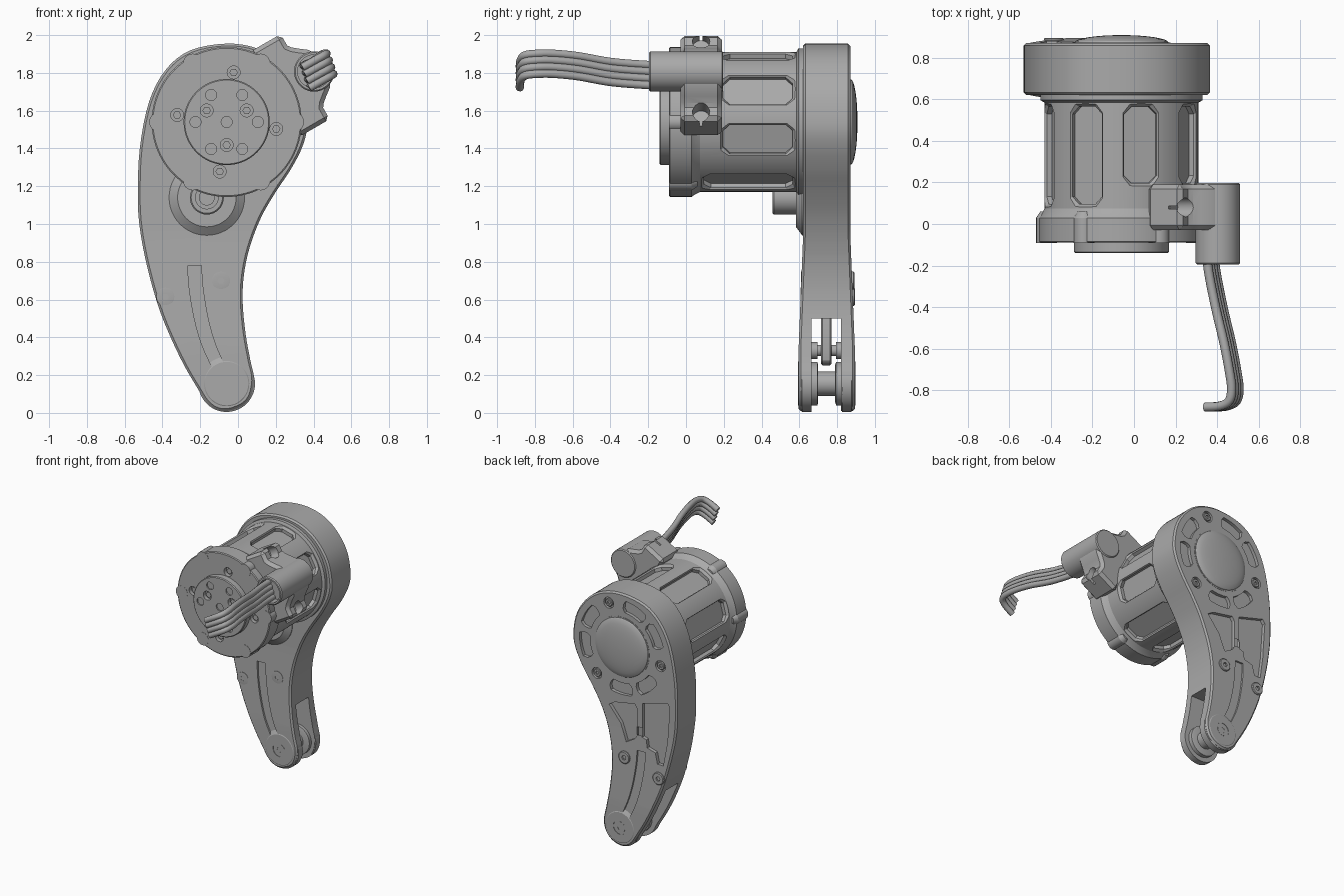
import bpy, bmesh, math
from mathutils import Vector

old = bpy.data.objects.get("Cube")
if old:
    bpy.data.objects.remove(old, do_unlink=True)

metal = bpy.data.materials.new("grey_metal")
metal.use_nodes = True
GREY = (0.4, 0.4, 0.4, 1)
metal.diffuse_color = GREY
metal.node_tree.nodes["Principled BSDF"].inputs["Base Color"].default_value = GREY

CX, CZ, MID = -0.06, 1.54, 0.745      # motor axis and leg mid plane
FX, FZ = -0.06, 0.155                 # foot axis
parts = []


def loft(name, rings, cutter=False):
    """Closed solid through rings of equally many points."""
    bm = bmesh.new()
    vs = [[bm.verts.new(p) for p in r] for r in rings]
    n = len(rings[0])
    for a, b in zip(vs, vs[1:]):
        for i in range(n):
            j = (i + 1) % n
            bm.faces.new((a[i], a[j], b[j], b[i]))
    bm.faces.new(vs[0])
    bm.faces.new(vs[-1])
    bmesh.ops.recalc_face_normals(bm, faces=bm.faces)
    me = bpy.data.meshes.new(name)
    bm.to_mesh(me)
    bm.free()
    me.materials.append(metal)
    ob = bpy.data.objects.new(name, me)
    bpy.context.collection.objects.link(ob)
    if not cutter:
        parts.append(ob)
    return ob


def lathe(name, x, z, profile, seg=48, cutter=False):
    """Turned part about a y axis; profile is (y, radius)."""
    a = [2 * math.pi * i / seg for i in range(seg)]
    return loft(name, [[(x + r * math.cos(t), y, z + r * math.sin(t)) for t in a]
                       for y, r in profile], cutter)


def prism(name, pts, y0, y1, cutter=False):
    return loft(name, [[(x, y, z) for x, z in pts] for y in (y0, y1)], cutter)


def smooth(pts, steps=4, closed=True):
    """Catmull-Rom points through a short list."""
    pts = [Vector(p) for p in pts]
    n, out = len(pts), []
    for i in range(n if closed else n - 1):
        k = [(i + d) % n if closed else min(max(i + d, 0), n - 1) for d in (-1, 0, 1, 2)]
        p, q, r, s = (pts[j] for j in k)
        for m in range(steps):
            t = m / steps
            out.append(0.5 * (2 * q + (r - p) * t + (2 * p - 5 * q + 4 * r - s) * t * t
                              + (3 * q - p - 3 * r + s) * t ** 3))
    return out if closed else out + [pts[-1]]


def apply_mod(ob, kind, **settings):
    mod = ob.modifiers.new(kind, kind)
    for k, v in settings.items():
        setattr(mod, k, v)
    bpy.context.view_layer.objects.active = ob
    bpy.ops.object.modifier_apply(modifier=mod.name)


def cut(ob, cutter):
    apply_mod(ob, 'BOOLEAN', operation='DIFFERENCE', solver='EXACT', object=cutter)
    bpy.data.objects.remove(cutter, do_unlink=True)


def bevel(ob, width):
    apply_mod(ob, 'BEVEL', width=width, segments=1, limit_method='ANGLE',
              angle_limit=math.radians(40))


def flare(z):
    return 0.024 * min(max((0.94 - z) / 0.6, 0), 1)


def spread(ob):
    """The leg grows slightly thicker towards the foot."""
    for v in ob.data.vertices:
        v.co.y += math.copysign(flare(v.co.z), v.co.y - MID)
    return ob


def polar(r, deg, x=CX, z=CZ):
    t = math.radians(deg)
    return x + r * math.cos(t), z + r * math.sin(t)


# Leg with curved outline
outline = smooth([(-.53, 1.15), (-.52, 1.4), (-.47, 1.65), (-.38, 1.82), (-.25, 1.92), (-.06, 1.955),
                  (.1, 1.93), (.23, 1.85), (.33, 1.71), (.365, 1.54), (.345, 1.42), (.28, 1.29),
                  (.2, 1.17), (.12, 1.03), (.06, .87), (.03, .72), (.025, .58), (.04, .42),
                  (.065, .28), (.085, .17), (.05, .06), (-.06, .01), (-.15, .04), (-.22, .14),
                  (-.31, .3), (-.41, .53), (-.48, .77), (-.52, .98)])
leg = prism("leg_housing", outline, 0.62, 0.87)
bevel(leg, 0.012)
bm = bmesh.new()
bm.from_mesh(leg.data)
for i in range(12):
    bmesh.ops.bisect_plane(bm, geom=bm.verts[:] + bm.edges[:] + bm.faces[:],
                           plane_co=(0, 0, 0.3 + 0.06 * i), plane_no=(0, 0, 1))
bm.to_mesh(leg.data)
bm.free()
spread(leg)

# Fork gap at the foot
cut(leg, prism("fork_cutter", [(-.8, -.1), (.4, -.1), (.4, .5), (-.8, .5)], 0.665, 0.82, True))

# Curved channels running up from the foot on both faces
spine = smooth([(-.23, .78), (-.222, .66), (-.195, .5), (-.155, .36), (-.1, .24)], 4, False)
channel = [(p.x - .036, p.y) for p in spine] + [(p.x + .036, p.y) for p in reversed(spine)]
for y0, y1 in ((0.5, 0.634), (0.856, 1.0)):
    cut(leg, spread(prism("channel_cutter", channel, y0, y1, True)))

# Weight-saving pockets on the back
for pocket in ([(.05, 1.07), (.0, 1.1), (-.17, 1.13), (-.19, 1.1), (-.19, .89), (-.17, .86), (-.1, .82), (-.05, .95)],
               [(-.235, 1.15), (-.45, 1.21), (-.47, 1.18), (-.45, .9), (-.42, .72), (-.37, .72), (-.35, .8),
                (-.28, .82), (-.27, .88), (-.235, .89)]):
    cut(leg, spread(prism("pocket_cutter", pocket, 0.843, 1.0, True)))

# Ring of curved slots and screws around the rear dome
for screw in (70, 190, 310):
    for side in (-39, 39):
        mid = screw + side
        arc = [mid - 14 + 4 * i for i in range(8)]
        ring = [polar(.365, a) for a in arc] + [polar(.335, mid + 17)] + [polar(.30, mid + 17)]
        ring += [polar(.275, a) for a in reversed(arc)] + [polar(.30, mid - 17), polar(.335, mid - 17)]
        cut(leg, prism("slot_cutter", ring, 0.845, 1.0, True))
    x, z = polar(.335, screw)
    cut(leg, lathe("screw_well_cutter", x, z, [(.85, .042), (1, .042)], 24, True))
    head = lathe("rear_screw", x, z, [(.84, .03), (.865, .03), (.868, .026)], 24)
    cut(head, lathe("hex_cutter", x, z, [(.857, .014), (1, .014)], 6, True))
lathe("rear_dome", CX, CZ, [(.86, .235), (.872, .235)] +
      [(.872 + .036 * math.sin(t * math.pi / 16), .225 * math.cos(t * math.pi / 16) + .001) for t in range(9)])

# Leg screws through both faces
for x, z in ((-.385, .615), (-.09, .7)):
    for s, h in ((1, .012), (-1, .002)):
        y = MID + s * (.125 + flare(z))
        boss = lathe("leg_screw", x, z, [(y - s * .03, .048), (y + s * h * .6, .048), (y + s * h, .042)], 24)
        cut(boss, lathe("hex_cutter", x, z, [(y - s * .015, .018), (y + s * .1, .018)], 6, True))

# Foot bosses, roller and lever inside the fork
for s in (-1, 1):
    cap = lathe("foot_boss", FX, FZ, [(MID + s * d, r) for d, r in
                                      ((.08, .15), (.13, .15), (.152, .115))])
    cut(cap, lathe("recess_cutter", FX, FZ, [(MID + s * .146, .055), (MID + s * .3, .055)], 32, True))
    head = lathe("foot_screw", FX, FZ, [(MID + s * .1, .043), (MID + s * .15, .043)], 32)
    cut(head, lathe("hex_cutter", FX, FZ, [(MID + s * .143, .022), (MID + s * .3, .022)], 6, True))
    lathe("roller_flange", FX, FZ, [(MID + s * d, r) for d, r in ((.045, .1), (.05, .115), (.085, .115))])
    lathe("pin_collar", -.12, .33, [(MID + s * .05, .045), (MID + s * .085, .045)], 24)
lathe("foot_roller", FX, FZ, [(.67, .065), (.82, .065)], 32)
lathe("lever_pin", -.12, .33, [(.66, .03), (.825, .03)], 24)
lever = prism("fork_lever", [(-.18, .27), (-.14, .25), (-.07, .27), (-.06, .34), (-.08, .51), (-.2, .51)], .715, .77)
bevel(lever, .008)

# Side shaft in front of the leg
lathe("shaft_base", -.165, 1.14, [(.64, .2), (.615, .2), (.582, .155)])
shaft = lathe("shaft_stub", -.165, 1.14, [(.6, .09), (.465, .09), (.458, .083)], 32)
cut(shaft, lathe("shaft_groove_cutter", -.165, 1.14, [(.468, .06), (.4, .06)], 32, True))
lathe("shaft_tip", -.165, 1.14, [(.5, .042), (.46, .042)], 24)

# Motor body with recessed windows
body = lathe("motor_body", CX, CZ, [(.02, .37), (.63, .37)], 96)
for quad in range(4):
    for base in (28, 75):
        deg = base + 90 * quad
        t = math.radians(deg)
        out, side = Vector((math.cos(t), 0, math.sin(t))), Vector((-math.sin(t), 0, math.cos(t)))
        y0, y1 = (.18 if deg in (28, 75, 345) else .08), .58
        rings = []
        for r, g in ((.325, -.016), (.35, -.016), (.372, 0), (.42, .02)):
            w, lo, hi, c = .097 + g, y0 - g, y1 + g, .036
            flat = [(-w, lo + c), (-w + c, lo), (w - c, lo), (w, lo + c),
                    (w, hi - c), (w - c, hi), (-w + c, hi), (-w, hi - c)]
            rings.append([Vector((CX, y, CZ)) + out * r + side * u for u, y in flat])
        cut(body, loft("window_cutter", rings, True))
lathe("rear_collar", CX, CZ, [(.585, .372), (.595, .39), (.64, .39)], 96)

# Front flange with ears, hub and bolt holes
flange = lathe("front_flange", CX, CZ, [(-.09, .39), (-.085, .397), (.03, .397), (.045, .385), (.075, .37)], 96)
hub = lathe("front_hub", CX, CZ, [(-.14, .222), (-.134, .228), (-.08, .228)], 64)
for a in range(0, 360, 60):
    x, z = polar(.36, a)
    lathe("flange_ear", x, z, [(-.091, .05), (.03, .05), (.06, .03)], 24)
    x, z = polar(.165, a)
    cut(hub, lathe("hub_hole_cutter", x, z, [(-.2, .029), (-.13, .029)], 24, True))
cut(hub, lathe("hub_hole_cutter", CX, CZ, [(-.2, .029), (-.13, .029)], 24, True))
for plate, r, angles, y in ((hub, .122, (30, 150, 270), -.14), (flange, .265, (82, 172, 262, 352), -.09)):
    for a in angles:
        x, z = polar(r, a)
        cut(plate, lathe("bolt_hole_cutter", x, z, [(y - .1, .034), (y + .03, .034)], 24, True))
        lathe("bolt", x, z, [(y + .04, .022), (y + .015, .022)], 6)

# Cable connector saddle, set out radially from the motor axis
ax, az = math.cos(math.radians(30)), math.sin(math.radians(30))


def radial(u, v):
    return CX + u * ax - v * az, CZ + u * az + v * ax


half = [(.29, .26), (.48, .26), (.48, .19), (.495, .17), (.525, .145), (.565, .115), (.585, .085)]
saddle = prism("connector_saddle", [radial(u, -v) for u, v in half] +
               [radial(u, v) for u, v in reversed(half)], -.03, .19)
bevel(saddle, .022)
for v in (-.215, .215):
    rings = []
    for u in (.41, .6):
        ring = [(.046 * math.cos(k * math.pi / 12), .046 * math.sin(k * math.pi / 12)) for k in range(24)]
        rings.append([(radial(u, v + p)[0], .08 + q, radial(u, v + p)[1]) for p, q in ring])
    cut(saddle, loft("saddle_hole_cutter", rings, True))
px, pz = radial(.535, 0)
tube = lathe("connector_tube", px, pz, [(-.195, .1), (-.188, .107), (.19, .107), (.197, .1)], 48)
cut(tube, lathe("tube_bore_cutter", px, pz, [(-.3, .088), (-.12, .088)], 32, True))

# Bundle of four cables
route = [(.365, -.1, 1.785), (.375, -.22, 1.79), (.41, -.4, 1.805), (.45, -.57, 1.835), (.475, -.7, 1.848),
         (.487, -.79, 1.848), (.475, -.85, 1.84), (.43, -.875, 1.815), (.36, -.88, 1.775)]
for i, k in enumerate((-1.5, -.5, .5, 1.5)):
    cu = bpy.data.curves.new("cable", 'CURVE')
    cu.dimensions = '3D'
    cu.bevel_depth, cu.bevel_resolution, cu.use_fill_caps = .022, 3, True
    path = smooth([(x + .012 * k, y, z - .036 * k) for x, y, z in route], 5, False)
    sp = cu.splines.new('POLY')
    sp.points.add(len(path) - 1)
    for p, co in zip(sp.points, path):
        p.co = (*co, 1)
    cu.materials.append(metal)
    bpy.context.collection.objects.link(bpy.data.objects.new("cable_%d" % (i + 1), cu))

# Smooth shading with crisp edges
bpy.ops.object.select_all(action='DESELECT')
for ob in parts:
    ob.select_set(True)
bpy.context.view_layer.objects.active = leg
bpy.ops.object.shade_smooth_by_angle(angle=math.radians(30))
